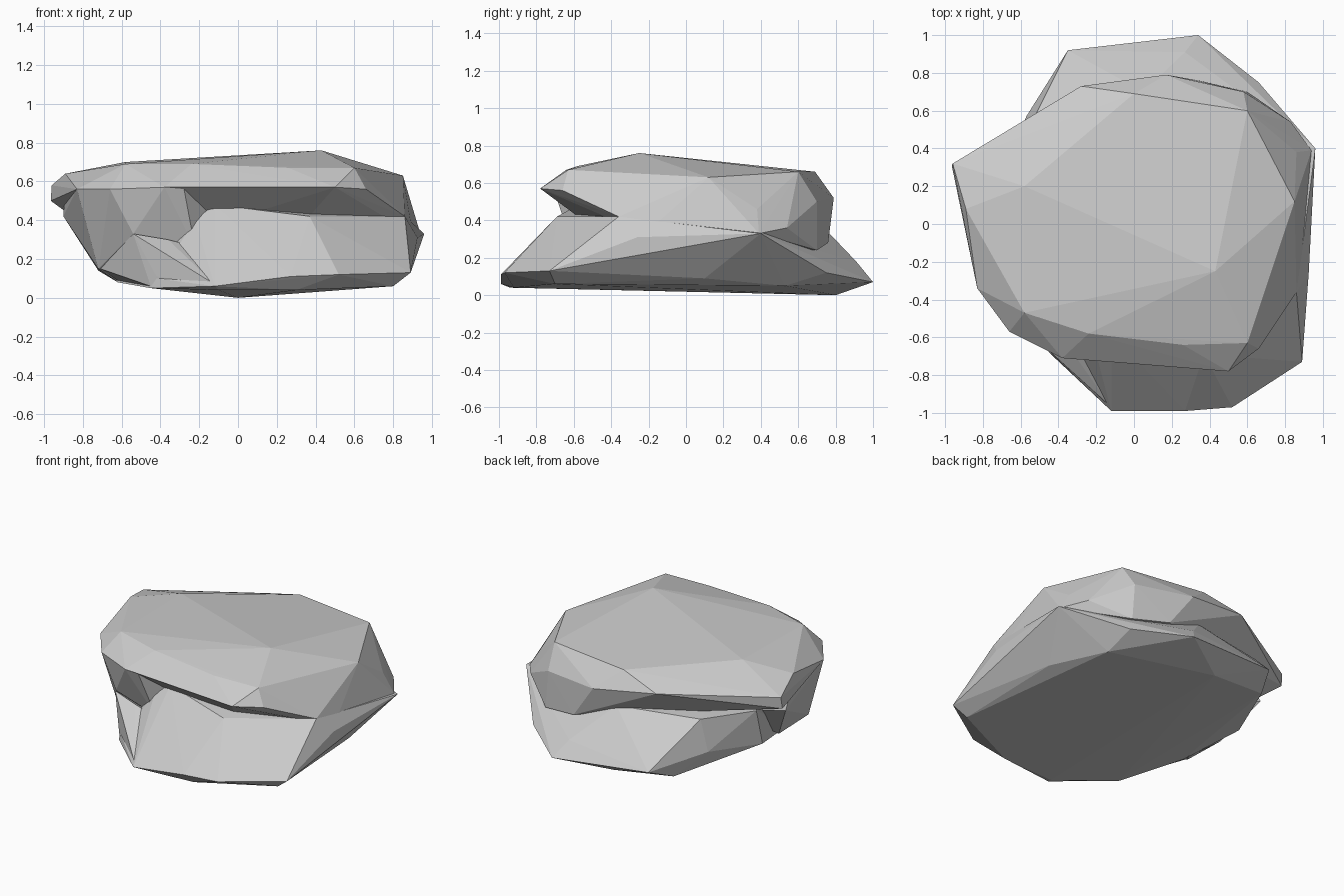
import bpy, bmesh


def hull(name, points):
    """Faceted stone chunk: the convex hull of a few corner points."""
    bm = bmesh.new()
    for p in points:
        bm.verts.new(p)
    res = bmesh.ops.convex_hull(bm, input=bm.verts[:])
    loose = {g for g in res["geom_interior"] + res["geom_unused"]
             if isinstance(g, bmesh.types.BMVert)}
    bmesh.ops.delete(bm, geom=list(loose), context='VERTS')
    bmesh.ops.recalc_face_normals(bm, faces=bm.faces[:])
    mesh = bpy.data.meshes.new(name)
    bm.to_mesh(mesh)
    bm.free()
    obj = bpy.data.objects.new(name, mesh)
    bpy.context.collection.objects.link(obj)
    return obj


# Lower chunk: wide base with front and back ledges
base = hull("rock", [
    # front ledge
    (-0.12, -0.99, 0.06), (0.27, -0.99, 0.11), (0.52, -0.97, 0.12),
    (0.89, -0.73, 0.13), (0.80, -0.70, 0.06), (0.30, -0.92, 0.04),
    (-0.10, -0.94, 0.04), (-0.45, -0.68, 0.05), (-0.42, -0.70, 0.10),
    # front shoulder
    (-0.22, -0.61, 0.40), (-0.12, -0.58, 0.48), (0.37, -0.69, 0.42),
    (0.86, -0.36, 0.42),
    # right ridge above the undercut
    (0.925, -0.26, 0.31), (0.96, 0.40, 0.33), (0.79, 0.10, 0.09),
    (0.66, 0.53, 0.05),
    # back ledge
    (0.66, 0.75, 0.12), (0.34, 1.00, 0.07), (0.27, 0.91, 0.18),
    (-0.35, 0.92, 0.12), (-0.43, 0.75, 0.05), (-0.57, 0.57, 0.19),
    (-0.52, 0.58, 0.41), (0.05, 0.70, 0.40), (0.00, 0.80, 0.00),
    # left foot
    (-0.72, 0.18, 0.14), (-0.70, 0.22, 0.38), (-0.62, -0.25, 0.08),
])

# Upper slab: overhangs front and back
slab = hull("slab_chunk", [
    # top plateau
    (0.43, -0.25, 0.76), (-0.58, 0.20, 0.70), (-0.58, -0.47, 0.69),
    (-0.24, -0.58, 0.69), (0.26, -0.64, 0.67), (0.60, -0.63, 0.67),
    (0.85, 0.12, 0.63), (0.60, 0.60, 0.66), (0.00, 0.69, 0.66),
    # overhanging rim
    (-0.38, -0.71, 0.57), (0.00, -0.725, 0.57), (0.50, -0.78, 0.57),
    (0.66, -0.66, 0.56), (-0.66, -0.57, 0.56), (-0.83, -0.34, 0.56),
    (-0.89, 0.08, 0.64), (-0.96, 0.32, 0.58), (-0.965, 0.31, 0.50),
    (-0.28, 0.73, 0.58), (0.17, 0.79, 0.52), (0.58, 0.70, 0.50),
    (0.86, 0.38, 0.46), (0.83, 0.54, 0.36), (0.86, -0.36, 0.42),
    # underside, meeting the right ridge
    (0.90, -0.22, 0.33), (0.94, 0.39, 0.33),
    (0.34, 0.76, 0.28), (0.60, 0.70, 0.24), (0.35, -0.55, 0.40),
    (-0.20, -0.46, 0.35), (-0.80, 0.10, 0.38),
])

# Left buttress: steep wall carrying the slab down to the foot
buttress = hull("buttress_chunk", [
    (-0.38, -0.71, 0.57), (-0.28, -0.71, 0.57), (-0.12, -0.55, 0.48),
    (-0.66, -0.57, 0.56), (-0.83, -0.34, 0.56), (-0.89, 0.08, 0.60),
    (-0.54, -0.58, 0.33), (-0.36, -0.60, 0.29), (-0.22, -0.60, 0.25),
    (-0.72, -0.33, 0.15), (-0.72, 0.00, 0.14), (-0.62, -0.20, 0.08),
    (-0.30, 0.00, 0.20), (-0.90, 0.18, 0.42),
])

# Left toe: fills the corner between buttress and front ledge
toe = hull("toe_chunk", [
    (-0.54, -0.59, 0.33), (-0.36, -0.63, 0.30), (-0.20, -0.64, 0.26),
    (-0.42, -0.70, 0.11), (-0.12, -0.97, 0.07), (-0.45, -0.67, 0.06),
    (-0.71, -0.33, 0.15), (-0.62, -0.24, 0.09), (-0.10, -0.40, 0.10),
])

# Fuse the chunks into one rock
bpy.context.view_layer.objects.active = base
base.select_set(True)
for chunk in (slab, buttress, toe):
    chunk.hide_render = True
    mod = base.modifiers.new("fuse", 'BOOLEAN')
    mod.operation = 'UNION'
    mod.solver = 'EXACT'
    mod.object = chunk
    bpy.ops.object.modifier_apply(modifier=mod.name)
    bpy.data.objects.remove(chunk)
